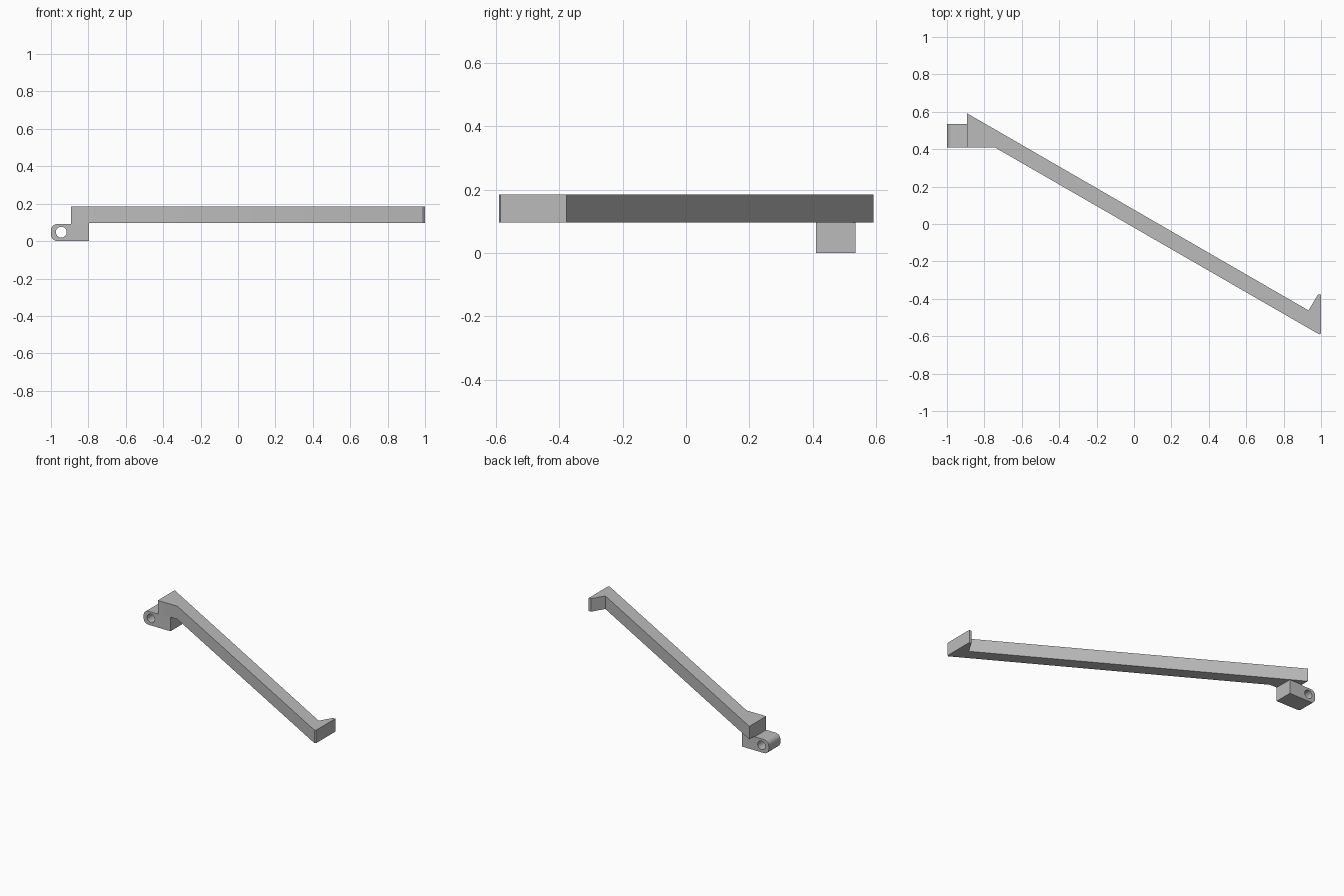
import bpy, bmesh
from math import cos, sin, pi, radians
from mathutils import Matrix, Vector

cube = bpy.data.objects.get("Cube")
if cube:
    bpy.data.objects.remove(cube, do_unlink=True)

grey = bpy.data.materials.new("plain grey")
grey.use_nodes = True
grey.diffuse_color = (0.5, 0.5, 0.5, 1)
grey.node_tree.nodes["Principled BSDF"].inputs["Base Color"].default_value = (0.5, 0.5, 0.5, 1)


def arc(cx, cy, r, start, end, steps):
    """Points on an arc, angles in degrees, both ends included."""
    angles = [radians(start + (end - start) * i / steps) for i in range(steps + 1)]
    return [(cx + r * cos(a), cy + r * sin(a)) for a in angles]


def extruded(name, loops, depth, matrix):
    """Fill an outline (first loop) with holes (other loops) and extrude it."""
    bm = bmesh.new()
    for loop in loops:
        verts = [bm.verts.new((x, y, 0)) for x, y in loop]
        for a, b in zip(verts, verts[1:] + verts[:1]):
            bm.edges.new((a, b))
    bmesh.ops.triangle_fill(bm, edges=bm.edges[:], use_beauty=True)
    top = bmesh.ops.extrude_face_region(bm, geom=bm.faces[:], use_keep_orig=True)
    moved = [g for g in top["geom"] if isinstance(g, bmesh.types.BMVert)]
    bmesh.ops.translate(bm, verts=moved, vec=(0, 0, depth))
    bmesh.ops.recalc_face_normals(bm, faces=bm.faces[:])
    bmesh.ops.dissolve_limit(bm, angle_limit=radians(0.5), verts=bm.verts[:], edges=bm.edges[:])
    bm.transform(matrix)
    bmesh.ops.recalc_face_normals(bm, faces=bm.faces[:])
    mesh = bpy.data.meshes.new(name)
    bm.to_mesh(mesh)
    bm.free()
    mesh.materials.append(grey)
    obj = bpy.data.objects.new(name, mesh)
    bpy.context.collection.objects.link(obj)
    bpy.ops.object.select_all(action='DESELECT')
    obj.select_set(True)
    bpy.context.view_layer.objects.active = obj
    bpy.ops.object.shade_smooth_by_angle(angle=radians(30))
    return obj


# Diagonal arm with a widened root and a hooked tip
BAR_BOTTOM, BAR_TOP = 0.096, 0.185
bar = [(-0.893, 0.592), (-0.893, 0.41), (-0.745, 0.41), (0.99, -0.59),
       (1.0, -0.585), (1.0, -0.378), (0.983, -0.378), (0.933, -0.462)]
extruded("diagonal_arm", [bar], BAR_TOP - BAR_BOTTOM,
         Matrix.Translation((0, 0, BAR_BOTTOM)))

# Pivot lug: rounded end, pin hole, and a shoulder meeting the arm
LUG_TOP, R = 0.092, 0.035
lug = ([(-0.797, 0), (-0.797, BAR_BOTTOM), (-0.893, BAR_BOTTOM), (-0.893, LUG_TOP)]
       + arc(-1 + R, LUG_TOP - R, R, 90, 180, 8)
       + arc(-1 + R, R, R, 180, 270, 8))
pin_hole = arc(-0.945, 0.048, 0.029, 0, 345, 23)
# Profile lies in x-z and runs from front to back
upright = Matrix.Translation((0, 0.535, 0)) @ Matrix.Rotation(pi / 2, 4, 'X')
extruded("pivot_lug", [lug, pin_hole], 0.535 - 0.41, upright)
